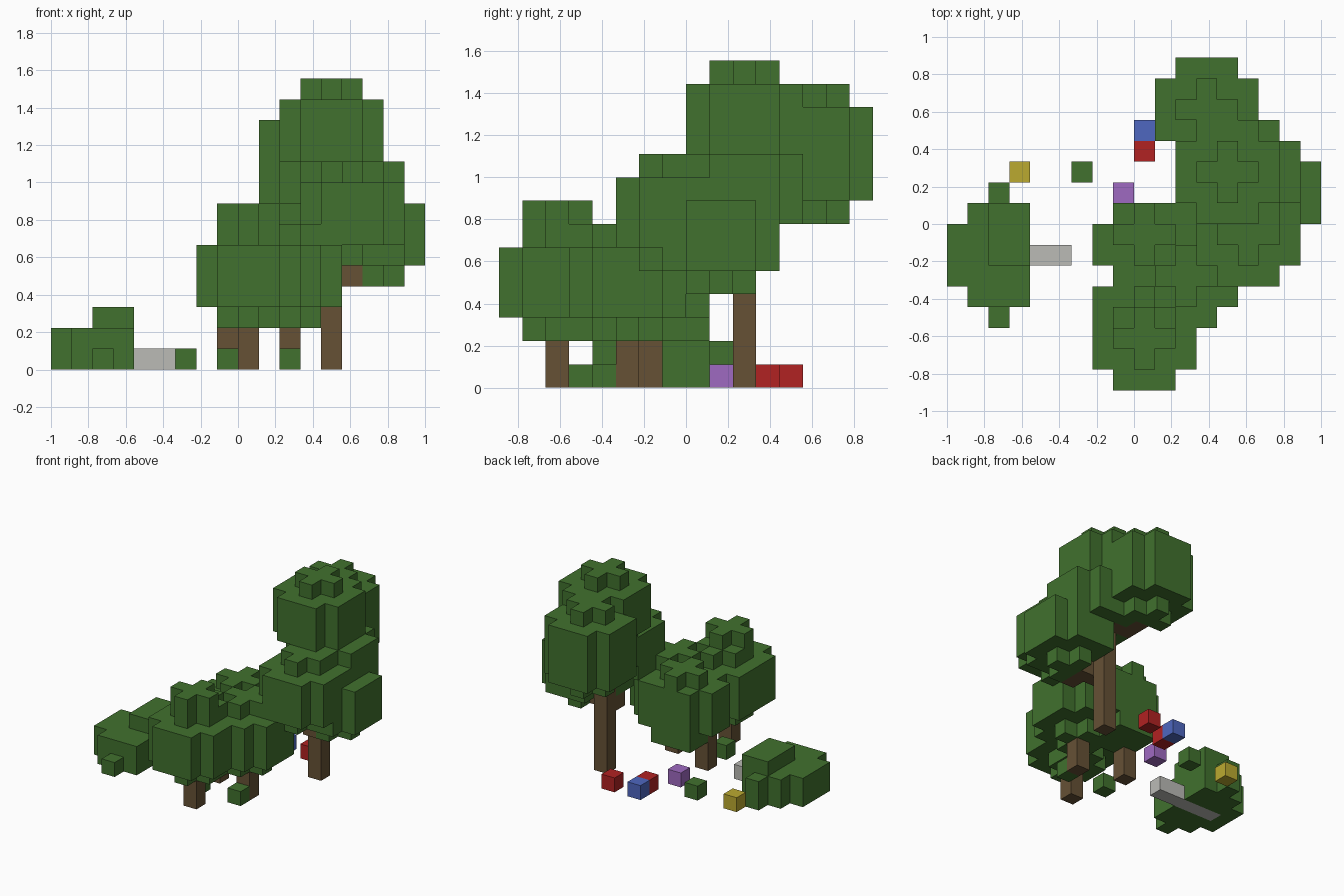
import bpy, bmesh
from mathutils import Vector

U = 1 / 9  # edge length of one block

if "Cube" in bpy.data.objects:
    bpy.data.objects.remove(bpy.data.objects["Cube"], do_unlink=True)


def material(name, rgb):
    lin = [((c / 255 + 0.055) / 1.055) ** 2.4 for c in rgb] + [1.0]
    m = bpy.data.materials.new(name)
    m.use_nodes = True
    m.diffuse_color = lin
    m.node_tree.nodes["Principled BSDF"].inputs["Base Color"].default_value = lin
    return m


leaf = material("leaf green", (65, 113, 46))
bark = material("bark brown", (102, 81, 53))
stone = material("stone grey", (187, 187, 182))
red = material("flower red", (177, 34, 34))
blue = material("flower blue", (78, 103, 192))
purple = material("flower purple", (159, 106, 193))
yellow = material("flower yellow", (187, 170, 48))


def box(x0, x1, y0, y1, z0, z1):
    """Block cells filling a cuboid."""
    return {(x, y, z) for x in range(x0, x1)
            for y in range(y0, y1) for z in range(z0, z1)}


def plus(x, y, z):
    return {(x, y, z), (x + 1, y, z), (x - 1, y, z), (x, y + 1, z), (x, y - 1, z)}


def ball(x, y, z):
    """Rounded leaf ball, five blocks across, centred on one cell."""
    cells = {(x + i, y + j, z + k) for i in range(-2, 3) for j in range(-2, 3)
             for k in (-1, 0, 1) if abs(i) + abs(j) < 4}
    return cells | plus(x, y, z + 2) | plus(x, y, z - 2)


SIDES = [Vector(d) for d in ((1, 0, 0), (-1, 0, 0), (0, 1, 0),
                             (0, -1, 0), (0, 0, 1), (0, 0, -1))]


def build(name, cells, mat):
    """Mesh the exposed sides of a set of block cells."""
    bm = bmesh.new()
    for cell in cells:
        c = Vector(cell) + Vector((0.5, 0.5, 0.5))
        for d in SIDES:
            if tuple(int(v) for v in Vector(cell) + d) in cells:
                continue
            a = Vector((d.y, d.z, d.x)) / 2
            b = d.cross(a)
            h = c + d / 2
            bm.faces.new([bm.verts.new((h + s * a + t * b) * U)
                          for s, t in ((-1, -1), (1, -1), (1, 1), (-1, 1))])
    bmesh.ops.remove_doubles(bm, verts=bm.verts, dist=U / 100)
    bmesh.ops.dissolve_limit(bm, angle_limit=0.01, verts=bm.verts, edges=bm.edges)
    me = bpy.data.meshes.new(name)
    bm.to_mesh(me)
    bm.free()
    me.materials.append(mat)
    ob = bpy.data.objects.new(name, me)
    bpy.context.collection.objects.link(ob)


# Trunks and branches
tall_wood = (box(4, 5, 2, 3, 0, 12) | box(4, 6, 1, 2, 4, 5) | box(5, 6, 0, 2, 4, 5)
             | box(3, 5, 3, 4, 7, 8) | box(3, 4, 3, 5, 7, 8))
front_wood = box(0, 1, -6, -5, 0, 4)
middle_wood = box(-1, 0, -2, -1, 0, 4)
side_wood = box(2, 3, -3, -2, 0, 4)
build("tall_trunk", tall_wood, bark)
build("front_trunk", front_wood, bark)
build("middle_trunk", middle_wood, bark)
build("side_trunk", side_wood, bark)

# Canopy of the tall tree: overlapping leaf balls
tall_leaves = set()
for centre in ((4, 2, 11), (3, 5, 9), (3, 5, 10), (5, 2, 8), (5, -1, 7), (6, 1, 6)):
    tall_leaves |= ball(*centre)
build("tall_canopy", tall_leaves - tall_wood, leaf)

# Canopies of the three low trees
front_leaves = ball(0, -6, 4) | ball(0, -5, 4) | plus(0, -6, 7)
side_leaves = ball(2, -3, 4)
middle_leaves = (box(-2, 3, -2, 0, 3, 6) | box(-1, 3, -3, 1, 3, 6)
                 | box(-1, 2, -2, 1, 2, 3) | plus(0, -1, 6))
low_leaves = front_leaves | side_leaves | middle_leaves
build("low_canopy", low_leaves - front_wood - middle_wood - side_wood, leaf)

# Fallen stone beam and the bush over it
beam = box(-8, -3, -2, -1, 0, 1)
bush = (box(-9, -5, -3, 0, 0, 2) | box(-8, -5, -4, 1, 0, 2)
        | box(-7, -6, 1, 2, 0, 2) | box(-7, -6, -5, -4, 0, 1)
        | box(-7, -5, -2, 1, 2, 3))
build("stone_beam", beam, stone)
build("bush", bush - beam, leaf)

# Single ground blocks: flowers and shrubs
for name, x, y, mat in (("red_flower_left", 2, 4, red), ("red_flower_right", 0, 3, red),
                        ("blue_flower", 0, 4, blue), ("purple_flower", -1, 1, purple),
                        ("yellow_flower", -6, 2, yellow), ("shrub_back", -3, 2, leaf),
                        ("shrub_middle", -1, -4, leaf), ("shrub_side", 2, -4, leaf)):
    build(name, box(x, x + 1, y, y + 1, 0, 1), mat)
